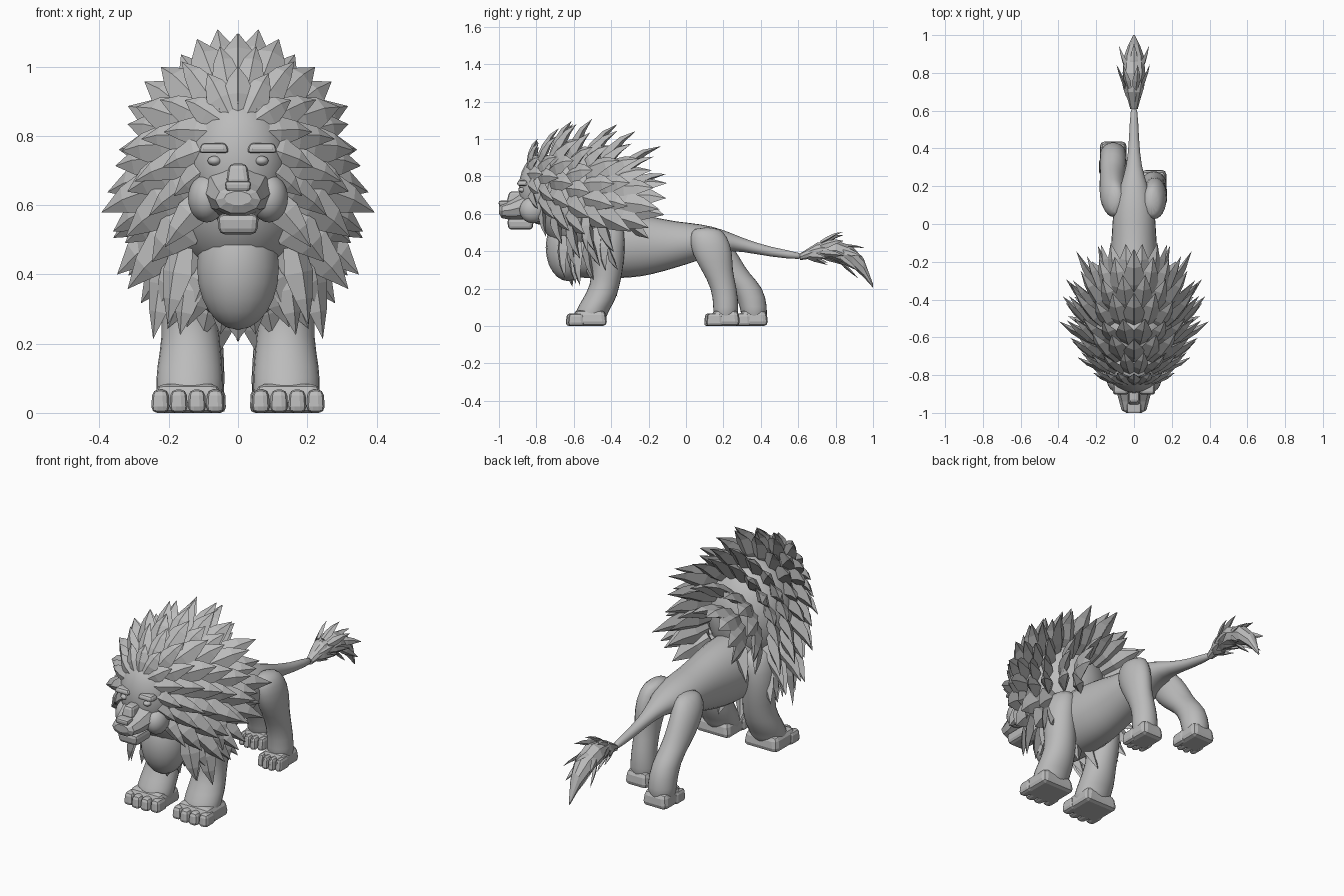
import bpy, bmesh, math, random
from mathutils import Vector

random.seed(4)
cube = bpy.data.objects.get("Cube")
if cube:
    bpy.data.objects.remove(cube)

# Single stone grey material
grey = bpy.data.materials.new("stone grey")
grey.use_nodes = True
colour = (0.5, 0.5, 0.5, 1)
grey.diffuse_color = colour
grey.node_tree.nodes["Principled BSDF"].inputs["Base Color"].default_value = colour


def finish(bm, name, smooth=True, subdiv=0):
    bmesh.ops.recalc_face_normals(bm, faces=bm.faces)
    mesh = bpy.data.meshes.new(name)
    bm.to_mesh(mesh)
    bm.free()
    ob = bpy.data.objects.new(name, mesh)
    bpy.context.collection.objects.link(ob)
    mesh.materials.append(grey)
    for p in mesh.polygons:
        p.use_smooth = smooth
    if subdiv:
        mod = ob.modifiers.new("round", "SUBSURF")
        mod.levels = mod.render_levels = subdiv
    return ob


def loft(name, rings, axis, sides=14, smooth=True, subdiv=1):
    """Skin rings of (x, y, z, width, depth) across the given axis."""
    bm = bmesh.new()
    loops = []
    for x, y, z, w, d in rings:
        loop = []
        for i in range(sides):
            a = math.tau * i / sides
            u, v = w * math.cos(a), d * math.sin(a)
            off = (u, v, 0) if axis == "z" else (u, 0, v)
            loop.append(bm.verts.new(Vector((x, y, z)) + Vector(off)))
        loops.append(loop)
    for a, b in zip(loops, loops[1:]):
        for i in range(sides):
            j = (i + 1) % sides
            bm.faces.new((a[i], a[j], b[j], b[i]))
    bm.faces.new(loops[0])
    bm.faces.new(loops[-1])
    return finish(bm, name, smooth, subdiv)


def ball(name, centre, size):
    bm = bmesh.new()
    bmesh.ops.create_uvsphere(bm, u_segments=18, v_segments=12, radius=1)
    bmesh.ops.scale(bm, vec=size, verts=bm.verts)
    bmesh.ops.translate(bm, vec=centre, verts=bm.verts)
    return finish(bm, name)


def block(name, centre, size, bevel=0.02, taper=1.0):
    bm = bmesh.new()
    bmesh.ops.create_cube(bm, size=1)
    for v in bm.verts:
        k = taper if v.co.z > 0 else 1
        v.co = Vector((v.co.x * size[0] * k, v.co.y * size[1] * k, v.co.z * size[2])) + Vector(centre)
    ob = finish(bm, name, False)
    mod = ob.modifiers.new("bevel", "BEVEL")
    mod.width, mod.segments = bevel, 2
    return ob


def leaf(bm, root, direction, side, length, width):
    """Pointed, diamond-section lock of hair with a drooping tip."""
    d = direction.normalized()
    side = (side - d * side.dot(d)).normalized()
    n = side.cross(d)
    loops = []
    for t, k in ((0, 0.7), (0.35, 1), (0.7, 0.6)):
        c = root + d * length * t
        w = width * k
        loops.append([bm.verts.new(c + o) for o in (side * w, n * w * 0.45, -side * w, -n * w * 0.45)])
    tip = bm.verts.new(root + d * length + Vector((0, length * 0.06, -length * 0.05)))
    for a, b in zip(loops, loops[1:]):
        for i in range(4):
            j = (i + 1) % 4
            bm.faces.new((a[i], a[j], b[j], b[i]))
    for i in range(4):
        bm.faces.new((loops[-1][i], loops[-1][(i + 1) % 4], tip))
    bm.faces.new(loops[0])


# Torso running into the tail
torso = [(-.70, .42, .06, .10), (-.63, .42, .13, .17), (-.45, .43, .16, .18), (-.3, .43, .15, .18),
         (-.18, .43, .13, .16), (-.05, .435, .12, .125), (.08, .45, .115, .10), (.2, .46, .075, .058),
         (.3, .435, .04, .037), (.45, .395, .026, .026), (.64, .37, .02, .02)]
loft("torso_and_tail", [(0, y, z, w, d) for y, z, w, d in torso], "y")
ball("chest", (0, -.63, .42), (.12, .12, .18))

# Tail tuft with a collar of locks
tuft = [(.61, .37, .02, .018), (.7, .405, .045, .04), (.8, .405, .06, .055), (.89, .37, .052, .055),
        (.95, .31, .03, .05), (1.0, .215, .004, .01)]
loft("tail_tuft", [(0, y, z, w, d) for y, z, w, d in tuft], "y", 8, False, 0)
bm = bmesh.new()
for y, z, r, count, length in ((.65, .385, .02, 7, .11), (.72, .41, .04, 7, .13), (.82, .39, .04, 6, .13)):
    for i in range(count):
        a = math.tau * (i + .5) / count
        out = Vector((math.cos(a), 0, math.sin(a)))
        fall = -.5 if y > .8 else .1
        leaf(bm, Vector((0, y, z)) + out * r, out * .45 + Vector((0, 1, fall)),
             out.cross(Vector((0, 1, 0))), length, .022)
finish(bm, "tail_tuft_locks", False)


def paw(name, x, front, back, width):
    length = back - front
    block(name, (x, (front + back) / 2 + .02, .042), (width * .92, length - .04, .084), .025, .88)
    for i in range(4):
        tx = x + (i - 1.5) * width * .235
        block(name + "_toe", (tx, front + .045 + abs(i - 1.5) * .012, .034), (width * .24, .09, .068), .018, .85)


# Front legs
for s, side in ((1, "left"), (-1, "right")):
    leg = [(.12, -.43, .56, .07, .10), (.15, -.43, .45, .085, .11), (.145, -.42, .32, .085, .09),
           (.135, -.43, .22, .085, .08), (.14, -.47, .13, .10, .095), (.14, -.51, .07, .10, .09),
           (.14, -.515, .01, .10, .09)]
    loft(side + "_front_leg", [(s * x, y, z, w, d) for x, y, z, w, d in leg], "z", 12)
    paw(side + "_front_paw", s * .145, -.65, -.42, .225)

# Hind legs in mid stride
near = [(.09, .11, .53, .04, .07), (.105, .12, .48, .065, .105), (.11, .14, .39, .07, .115),
        (.11, .165, .30, .062, .085), (.105, .205, .20, .062, .07), (.105, .215, .1, .07, .07),
        (.105, .21, .01, .07, .07)]
far = [(-.09, .12, .51, .04, .07), (-.11, .13, .45, .07, .11), (-.115, .18, .36, .073, .115),
       (-.115, .25, .28, .068, .09), (-.11, .33, .21, .07, .085), (-.11, .365, .1, .075, .075),
       (-.11, .365, .01, .075, .07)]
loft("left_hind_leg", near, "z", 12)
loft("right_hind_leg", far, "z", 12)
paw("left_hind_paw", .105, .09, .29, .15)
paw("right_hind_paw", -.11, .24, .44, .16)

# Head
ball("skull", (0, -.77, .73), (.145, .125, .19))
muzzle = [(-.80, .645, .12, .10), (-.88, .635, .095, .075), (-.94, .62, .078, .055), (-.985, .615, .066, .04),
          (-1.0, .62, .04, .02)]
loft("muzzle", [(0, y, z, w, d) for y, z, w, d in muzzle], "y", 10, False, 0)
block("jaw", (0, -.885, .545), (.11, .13, .06), .018, 1.1)
block("nose_bridge", (0, -.90, .69), (.07, .12, .06), .015, .75)
block("nose", (0, -.975, .655), (.07, .05, .03), .01, 1.1)
for s, side in ((1, "left"), (-1, "right")):
    ball(side + "_cheek", (s * .09, -.82, .62), (.055, .07, .07))
    block(side + "_brow", (s * .07, -.875, .765), (.09, .06, .03), .012, .8)
    ball(side + "_eye", (s * .068, -.875, .728), (.02, .02, .014))

# Mane core and overlapping rows of locks: y, centre z, width, height, count, length, backward lean
ball("mane_core", (0, -.57, .67), (.22, .23, .28))
rows = [(-.83, .76, .10, .14, 8, .12, .35), (-.77, .73, .15, .20, 9, .15, .45),
        (-.70, .70, .18, .24, 10, .18, .5), (-.62, .66, .20, .26, 11, .20, .55),
        (-.53, .65, .21, .26, 11, .21, .7), (-.45, .64, .20, .25, 10, .22, .95),
        (-.37, .63, .17, .20, 9, .23, 1.5), (-.31, .63, .12, .13, 7, .18, 2.5)]
bm = bmesh.new()
back = Vector((0, 1, 0))
for row, (y, zc, rx, rz, count, length, lean) in enumerate(rows):
    for i in range(count):
        # Angle runs from straight up to nearly straight down on each side
        a = math.pi * (i + (.5 if row % 2 else .02)) / count
        jitter, twist = random.uniform(.85, 1.15), random.uniform(-.12, .12)
        low = -math.cos(a)
        if (row < 3 and low > .7) or (row > 5 and low > .45):
            continue
        for s in (1, -1):
            out = Vector((s * math.sin(a), 0, math.cos(a)))
            root = Vector((out.x * rx, y, zc + out.z * rz))
            droop = Vector((0, 0, -.35 * abs(out.x)))
            k = lean * (.35 if low > .4 else 1)
            direction = out + droop + back * (k + twist)
            leaf(bm, root - direction.normalized() * .03, direction, out.cross(back),
                 length * jitter + .03, .065 if row > 1 else .045)
finish(bm, "mane_locks", False)

# Forelock, crest and chest locks
bm = bmesh.new()
for x, y, z, length in ((0, -.84, .84, .16), (.05, -.83, .83, .14), (-.05, -.83, .83, .14), (0, -.70, .92, .19)):
    leaf(bm, Vector((x, y, z)), Vector((x * 2, .25 if y < -.8 else .5, 1)), Vector((1, 0, 0)), length, .05)
for s in (1, -1):
    for x, y, z, length in ((.16, -.66, .48, .22), (.20, -.58, .45, .23), (.13, -.60, .42, .19),
                            (.24, -.54, .60, .20), (.21, -.44, .48, .18)):
        leaf(bm, Vector((s * x, y, z)), Vector((s * .2, 0, -1)), Vector((.8, s * .5, 0)), length, .05)
leaf(bm, Vector((0, -.62, .42)), Vector((0, 0, -1)), Vector((1, 0, 0)), .20, .09)
finish(bm, "forelock_and_chest_locks", False)
